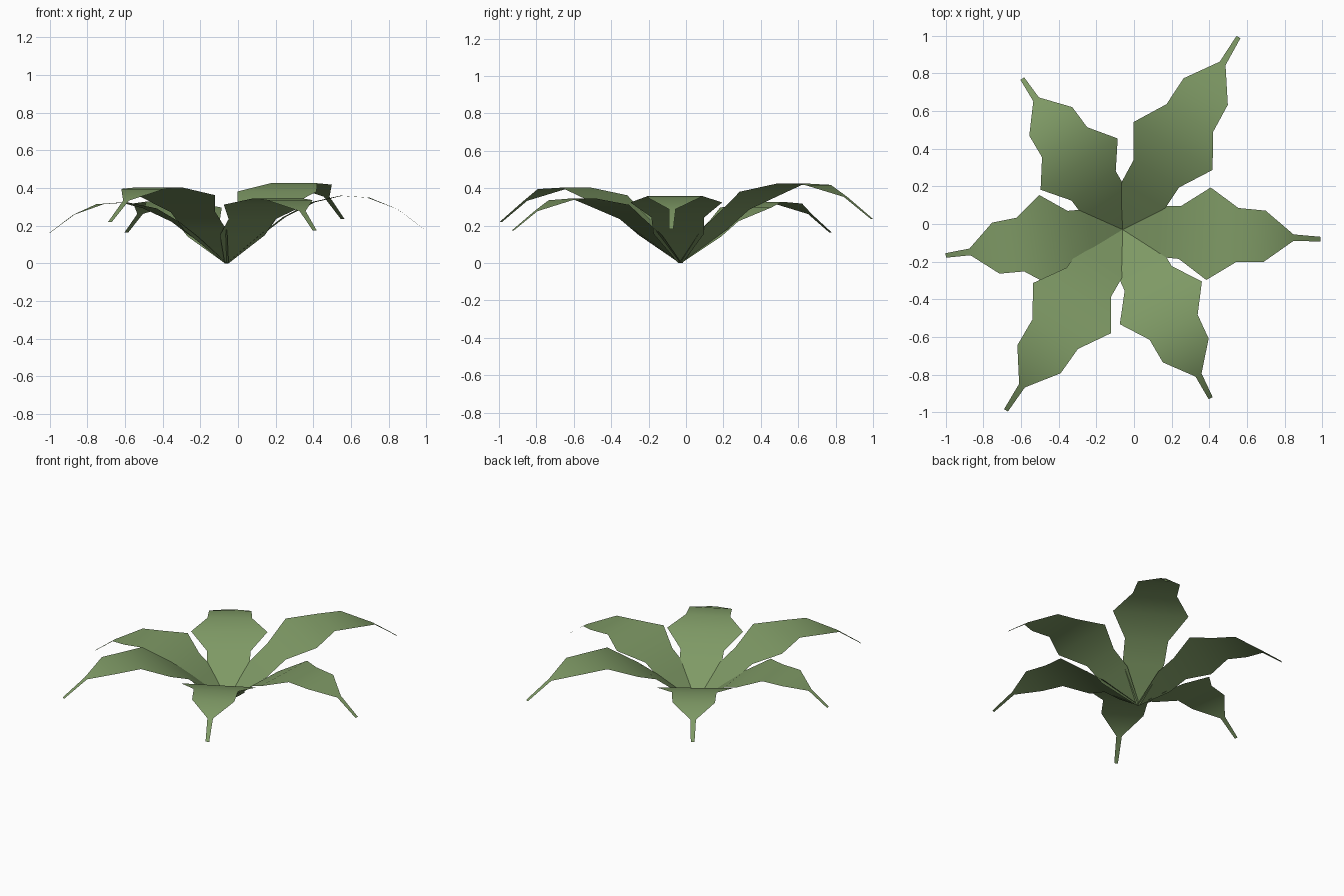
import bpy
import math
from mathutils import Vector

if "Cube" in bpy.data.objects:
    bpy.data.objects.remove(bpy.data.objects["Cube"])

green = bpy.data.materials.new("leaf green")
green.diffuse_color = (0.21, 0.32, 0.13, 1)
green.use_nodes = True
green.node_tree.nodes["Principled BSDF"].inputs["Base Color"].default_value = green.diffuse_color

# Stations along a leaf: fraction of length, half width, height per unit length
STATIONS = [
    (0.0, 0.012, 0.0),
    (0.18, 0.135, 0.148),
    (0.29, 0.141, 0.232),
    (0.434, 0.246, 0.307),
    (0.579, 0.144, 0.340),
    (0.717, 0.137, 0.330),
    (0.863, 0.018, 0.272),
    (1.0, 0.012, 0.170),
]
BASE = Vector((-0.06, -0.03, 0))


def make_leaf(name, tip_x, tip_y, lift):
    """Arched flat ribbon from the shared base to the tip; lift tilts it up."""
    reach = Vector((tip_x, tip_y, 0)) - BASE
    length = reach.length
    along = reach.normalized()
    across = Vector((-along.y, along.x, 0))
    verts, faces = [], []
    for t, half, h in STATIONS:
        mid = BASE + along * (t * length)
        mid.z = length * (h + lift * t)
        verts += [mid - across * half, mid + across * half]
    for i in range(len(STATIONS) - 1):
        a = 2 * i
        faces.append((a, a + 2, a + 3, a + 1))
    mesh = bpy.data.meshes.new(name)
    mesh.from_pydata(verts, [], faces)
    mesh.materials.append(green)
    mesh.shade_smooth()
    leaf = bpy.data.objects.new(name, mesh)
    bpy.context.collection.objects.link(leaf)


# Six leaves around the base
make_leaf("right_leaf", 0.99, -0.08, 0.002)
make_leaf("back_right_leaf", 0.555, 0.993, 0.028)
make_leaf("back_left_leaf", -0.593, 0.772, 0.0)
make_leaf("left_leaf", -1.0, -0.167, 0.0)
make_leaf("front_left_leaf", -0.68, -0.99, 0.022)
make_leaf("front_right_leaf", 0.407, -0.925, 0.003)
